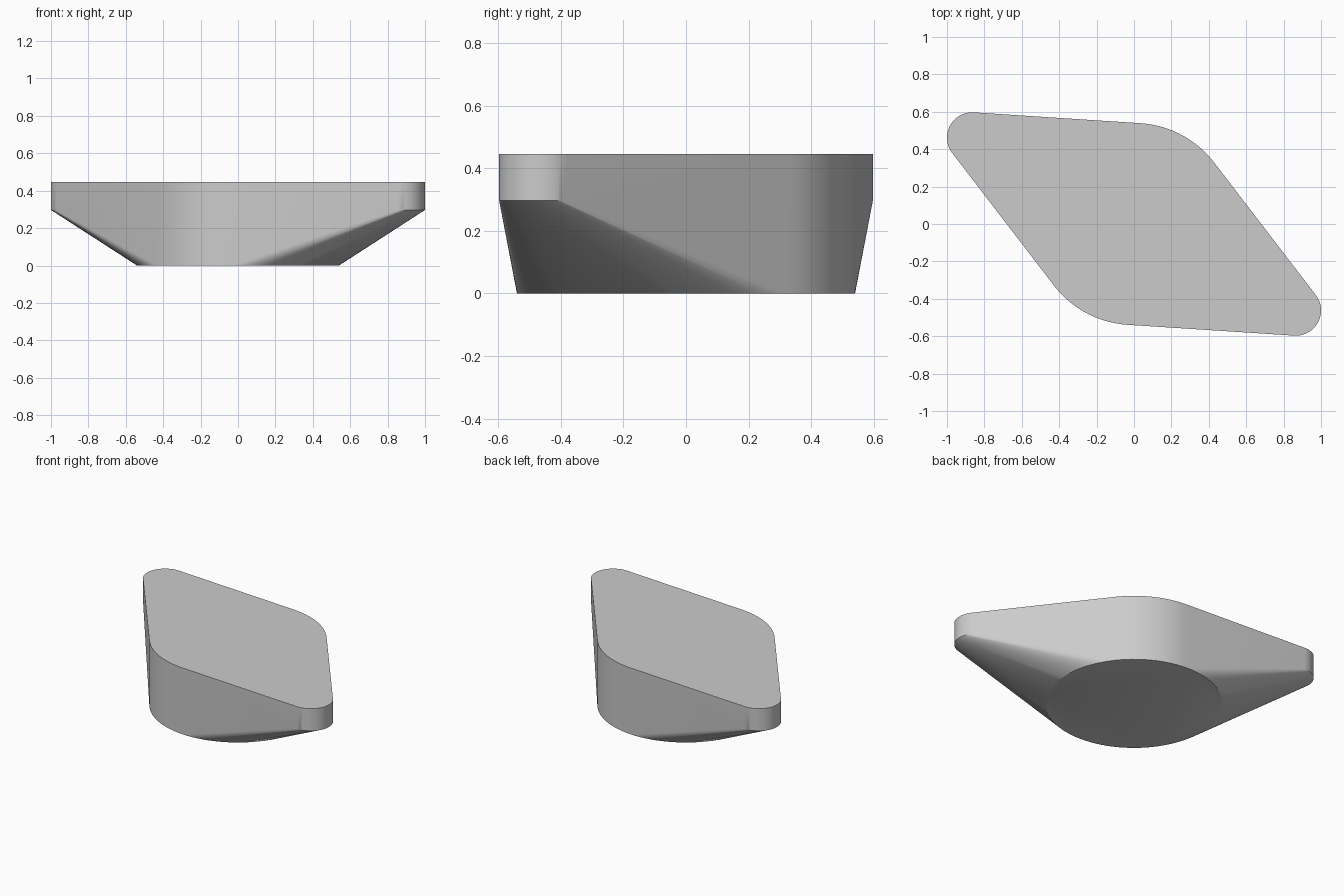
import bpy
import bmesh
from math import cos, sin, pi, radians

if "Cube" in bpy.data.objects:
    bpy.data.objects.remove(bpy.data.objects["Cube"])

TOP = 0.446          # height of the flat top
TIP_BASE = 0.297     # height where the tips begin
SEGMENTS = 96


def add_ring(bm, x, y, radius, z):
    for i in range(SEGMENTS):
        a = 2 * pi * i / SEGMENTS
        bm.verts.new((x + radius * cos(a), y + radius * sin(a), z))


# Central disc and two raised rounded tips, wrapped in one convex skin
bm = bmesh.new()
for z in (0, TOP):
    add_ring(bm, 0, 0, 0.54, z)
for side in (1, -1):
    for z in (TIP_BASE, TOP):
        add_ring(bm, side * 0.865, side * -0.462, 0.135, z)

hull = bmesh.ops.convex_hull(bm, input=bm.verts[:])
loose = set(hull["geom_interior"]) | set(hull["geom_unused"])
bmesh.ops.delete(bm, geom=[v for v in loose if isinstance(v, bmesh.types.BMVert)],
                 context="VERTS")
bmesh.ops.dissolve_limit(bm, angle_limit=radians(0.2), verts=bm.verts[:], edges=bm.edges[:])
bmesh.ops.recalc_face_normals(bm, faces=bm.faces[:])

mesh = bpy.data.meshes.new("lever_body")
bm.to_mesh(mesh)
bm.free()
body = bpy.data.objects.new("lever_body", mesh)
bpy.context.collection.objects.link(body)

# Plain grey finish
grey = bpy.data.materials.new("light_grey")
grey.use_nodes = True
colour = (0.6, 0.6, 0.6, 1)
grey.diffuse_color = colour
grey.node_tree.nodes["Principled BSDF"].inputs["Base Color"].default_value = colour
mesh.materials.append(grey)

# Smooth walls with crisp rims
bpy.ops.object.select_all(action="DESELECT")
body.select_set(True)
bpy.context.view_layer.objects.active = body
bpy.ops.object.shade_smooth_by_angle(angle=radians(30))
